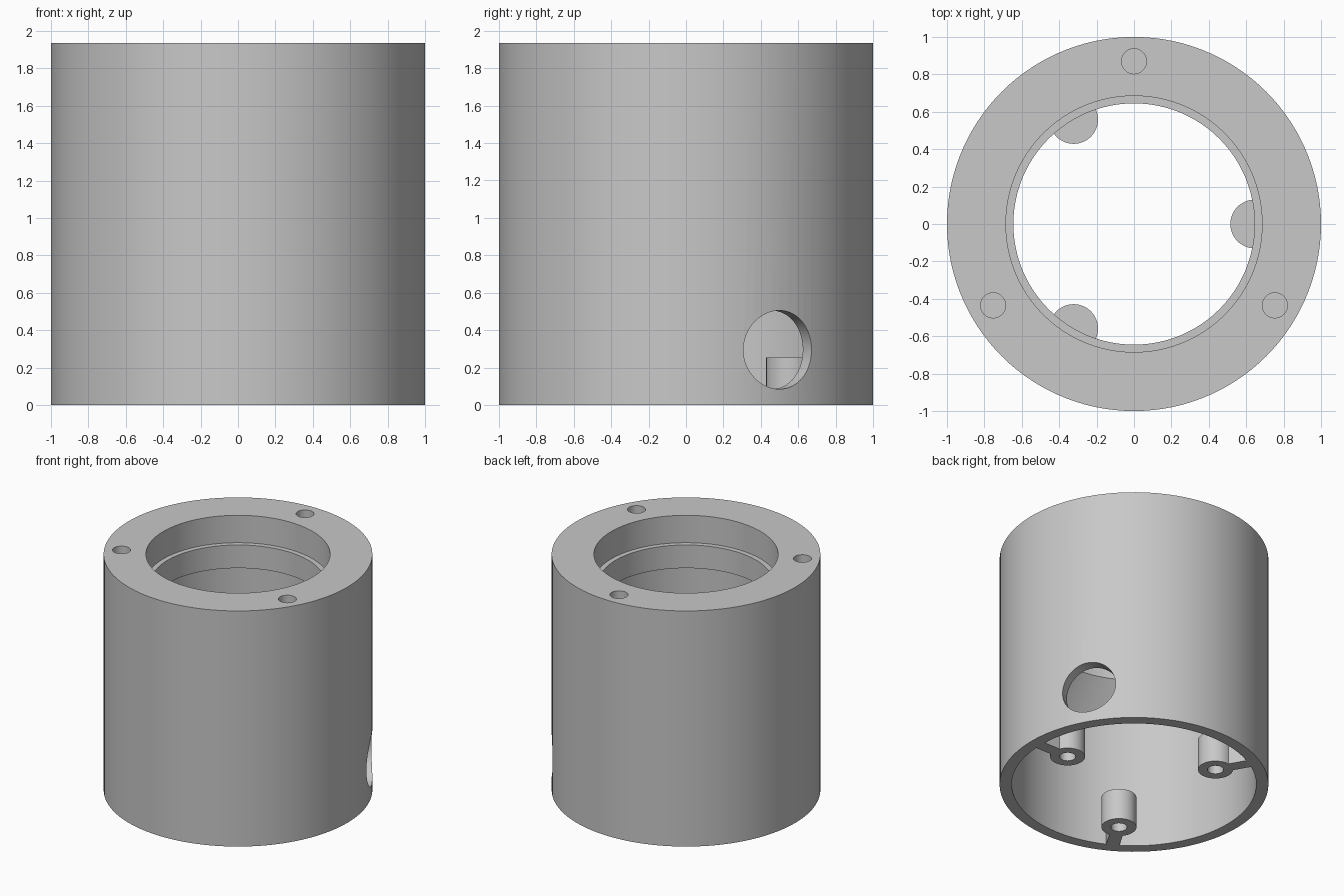
import bpy, bmesh, math
from mathutils import Matrix, Vector

if "Cube" in bpy.data.objects:
    bpy.data.objects.remove(bpy.data.objects["Cube"], do_unlink=True)

HEIGHT = 1.935
POST_R = 0.645      # distance of the posts from the axis
POST_H = 0.255
SCREW_R = 0.87      # distance of the top screw holes from the axis

grey = bpy.data.materials.new("plain_grey")
grey.use_nodes = True
colour = (0.58, 0.58, 0.58, 1)
grey.diffuse_color = colour
grey.node_tree.nodes["Principled BSDF"].inputs["Base Color"].default_value = colour


def make_object(name, bm):
    bmesh.ops.recalc_face_normals(bm, faces=bm.faces)
    mesh = bpy.data.meshes.new(name)
    bm.to_mesh(mesh)
    bm.free()
    mesh.materials.append(grey)
    obj = bpy.data.objects.new(name, mesh)
    bpy.context.collection.objects.link(obj)
    return obj


def around(angle, radius):
    return Matrix.Rotation(math.radians(angle), 4, "Z") @ Matrix.Translation((radius, 0, 0))


def cylinder(name, radius, z0, z1, angle, distance, sides=48):
    bm = bmesh.new()
    place = around(angle, distance) @ Matrix.Translation((0, 0, (z0 + z1) / 2))
    bmesh.ops.create_cone(bm, cap_ends=True, segments=sides, radius1=radius,
                          radius2=radius, depth=z1 - z0, matrix=place)
    return make_object(name, bm)


def box(name, r0, r1, width, z0, z1, angle):
    bm = bmesh.new()
    place = (around(angle, (r0 + r1) / 2) @ Matrix.Translation((0, 0, (z0 + z1) / 2))
             @ Matrix.Diagonal((r1 - r0, width, z1 - z0, 1)))
    bmesh.ops.create_cube(bm, size=1, matrix=place)
    return make_object(name, bm)


def combine(target, tool, operation):
    mod = target.modifiers.new(tool.name, "BOOLEAN")
    mod.operation, mod.solver, mod.object = operation, "EXACT", tool
    bpy.context.view_layer.objects.active = target
    bpy.ops.object.modifier_apply(modifier=mod.name)
    bpy.data.objects.remove(tool, do_unlink=True)


# Turned housing: wide lower chamber, conical shoulder, inner lip, top recess
profile = [(1, 0), (1, HEIGHT), (0.685, HEIGHT), (0.685, 1.71), (0.645, 1.71),
           (0.645, 1.52), (0.685, 1.52), (0.685, 1.295), (0.91, 1.07), (0.91, 0)]
bm = bmesh.new()
ring = [bm.verts.new((r, 0, z)) for r, z in profile]
edges = [bm.edges.new((ring[i], ring[(i + 1) % len(ring)])) for i in range(len(ring))]
bmesh.ops.spin(bm, geom=ring + edges, cent=(0, 0, 0), axis=(0, 0, 1),
               angle=math.tau, steps=120, use_merge=True)
bmesh.ops.remove_doubles(bm, verts=bm.verts, dist=1e-5)
housing = make_object("housing", bm)

# Three screw posts with ribs to the wall, each with a blind bore from below
for angle in (0, 120, 240):
    combine(housing, box("rib", POST_R + 0.09, 0.95, 0.1, 0, POST_H, angle), "UNION")
    combine(housing, cylinder("post", 0.13, 0, POST_H, angle, POST_R), "UNION")
    combine(housing, cylinder("post_bore", 0.06, -0.1, 0.2, angle, POST_R), "DIFFERENCE")

# Three blind screw holes in the top rim
for angle in (90, 210, 330):
    combine(housing, cylinder("screw_hole", 0.067, HEIGHT - 0.4, HEIGHT + 0.1,
                              angle, SCREW_R), "DIFFERENCE")

# Round cable opening through the side wall
bm = bmesh.new()
place = (around(30, 1.0) @ Matrix.Translation((0, 0, 0.295))
         @ Matrix.Rotation(math.pi / 2, 4, "Y"))
bmesh.ops.create_cone(bm, cap_ends=True, segments=64, radius1=0.21, radius2=0.21,
                      depth=0.5, matrix=place)
combine(housing, make_object("cable_opening", bm), "DIFFERENCE")

bpy.ops.object.select_all(action="DESELECT")
housing.select_set(True)
bpy.context.view_layer.objects.active = housing
bpy.ops.object.shade_smooth_by_angle(angle=math.radians(30))
